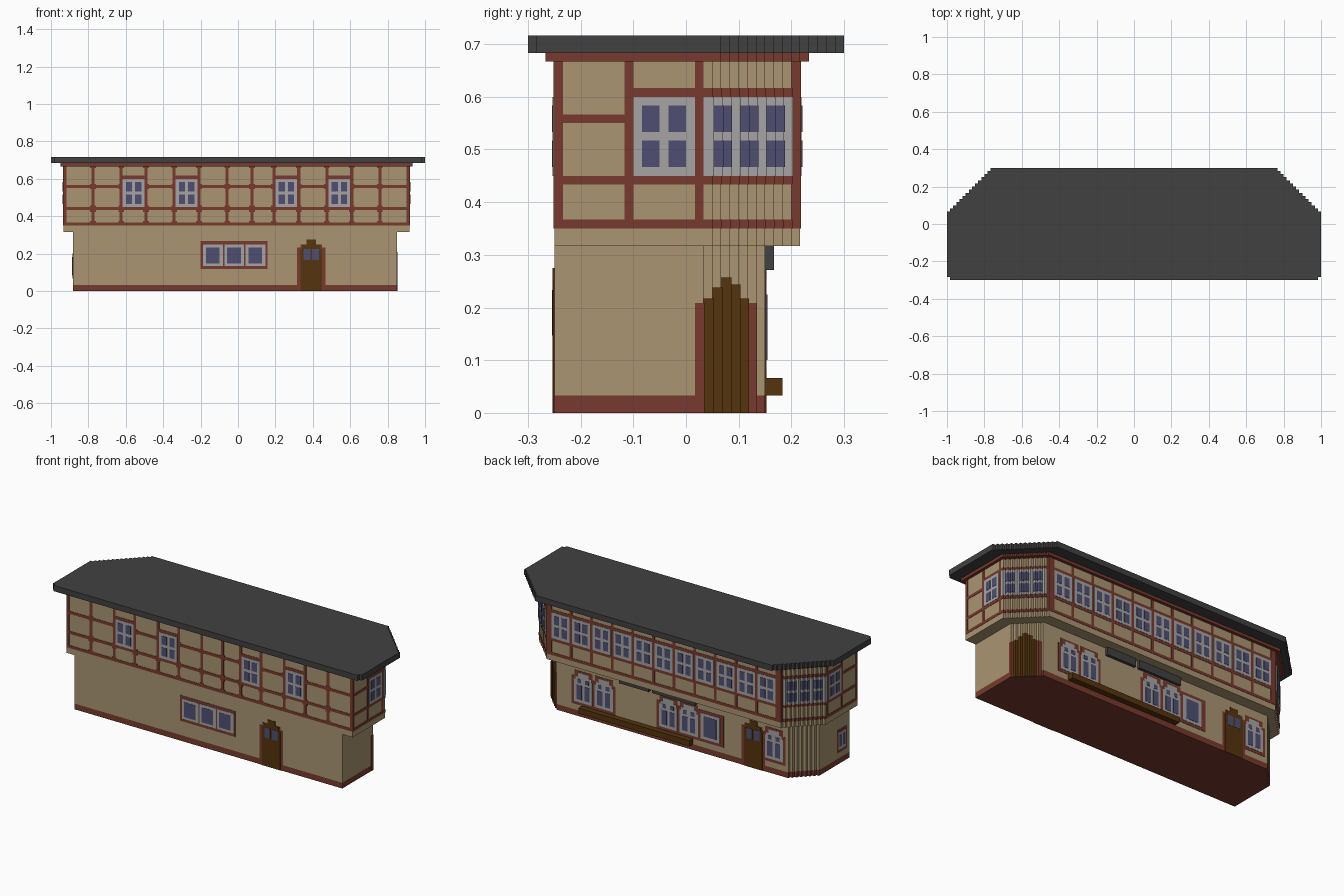
import bpy, bmesh

if "Cube" in bpy.data.objects:
    bpy.data.objects.remove(bpy.data.objects["Cube"])

V = 2 / 120  # one block; all positions below are counted in blocks


def mat(name, r, g, b):
    m = bpy.data.materials.new(name)
    m.diffuse_color = (r, g, b, 1)
    m.use_nodes = True
    m.node_tree.nodes["Principled BSDF"].inputs["Base Color"].default_value = m.diffuse_color
    return m


PLASTER = mat("plaster_tan", .40, .30, .17)
RED = mat("timber_red", .185, .042, .026)
GREY = mat("frame_grey", .38, .37, .37)
GLASS = mat("glass_blue", .078, .078, .17)
BROWN = mat("door_brown", .09, .034, .004)
ROOF = mat("roof_dark", .053, .053, .053)

parts = {}


def part(name, material):
    if name not in parts:
        parts[name] = (bmesh.new(), material)
    return parts[name][0]


def box(name, material, x0, x1, y0, y1, z0, z1):
    bm = part(name, material)
    v = [bm.verts.new((x * V, y * V, z * V))
         for z in (z0, z1) for x, y in ((x0, y0), (x1, y0), (x1, y1), (x0, y1))]
    for f in ((3, 2, 1, 0), (4, 5, 6, 7), (0, 1, 5, 4), (1, 2, 6, 5), (2, 3, 7, 6), (3, 0, 4, 7)):
        bm.faces.new([v[i] for i in f])


def prism(name, material, xl, xr, yf, yb, n, z0, z1, nf=0):
    """Block with rear corners (and optionally front ones) cut in n one-block steps."""
    right = []
    for i in range(nf):
        right += [(xr - nf + i, yf + i), (xr - nf + i + 1, yf + i)]
    if not nf:
        right.append((xr, yf))
    y = yb - n
    for i in range(n):
        right += [(xr - i, y + i + 1), (xr - i - 1, y + i + 1)]
    left = [(xl + xr - x, y) for x, y in reversed(right)]
    bm = part(name, material)
    lo, hi = [[bm.verts.new((x * V, y * V, z * V)) for x, y in right + left] for z in (z0, z1)]
    bm.faces.new(lo[::-1])
    bm.faces.new(hi)
    for i in range(len(lo)):
        j = (i + 1) % len(lo)
        bm.faces.new((lo[i], lo[j], hi[j], hi[i]))


# wall planes: axis, position, outward sign
WALLS = {"front": ("y", -15, -1), "back": ("y", 9, 1), "upper_back": ("y", 13, 1),
         "right": ("x", 55, 1), "left": ("x", -56, -1), "lower_left": ("x", -53, -1)}
LAYER = {RED: .1, GREY: .18, BROWN: .18, GLASS: .26}
LABEL = {RED: "timbers", GREY: "window_frames", BROWN: "doors", GLASS: "glass_panes"}


def plate(wall, material, u0, u1, z0, z1):
    axis, p, s = WALLS[wall]
    a, b = sorted((p - s * .05, p + s * LAYER[material]))
    name = wall + "_" + LABEL[material]
    if axis == "y":
        box(name, material, u0, u1, a, b, z0, z1)
    else:
        box(name, material, a, b, u0, u1, z0, z1)


def window(wall, u):
    """Two by two panes, seven blocks wide, with timber head and sill."""
    plate(wall, RED, u - 1, u + 8, 26, 37)
    plate(wall, GREY, u, u + 7, 27, 36)
    for a in (1, 4):
        for z in (28, 32):
            plate(wall, GLASS, u + a, u + a + 2, z, z + 3)


def arch_window(wall, u):
    plate(wall, RED, u - 1, u + 8, 4, 14)
    plate(wall, RED, u, u + 7, 14, 16)
    plate(wall, GREY, u, u + 7, 5, 13)
    plate(wall, GREY, u + .5, u + 6.5, 13, 14)
    plate(wall, GREY, u + 1.5, u + 5.5, 14, 15.3)
    for a in (1, 4):
        plate(wall, GLASS, u + a, u + a + 2, 6, 11)
        plate(wall, GLASS, u + a + .3, u + a + 1.7, 11.8, 13.2)


def door(wall, u):
    plate(wall, RED, u - 1, u + 8, 0, 14)
    plate(wall, RED, u, u + 7, 14, 15)
    plate(wall, BROWN, u, u + 7, 0, 13.5)
    plate(wall, BROWN, u + .6, u + 6.4, 13.5, 15)
    plate(wall, BROWN, u + 2, u + 5, 15, 16.5)
    for a in (1, 3.8):
        plate(wall, GLASS, u + a, u + a + 2.2, 10, 13.5)


# main volumes
prism("base_plinth", RED, -53, 51, -15, 9, 8, 0, 2)
prism("ground_floor", PLASTER, -53, 51, -15, 9, 8, 2, 19)
prism("upper_floor", PLASTER, -56, 55, -15, 13, 11, 19, 40)
prism("eave_beam", RED, -57, 56, -16, 14, 11, 40, 41)
prism("roof_slab", ROOF, -60, 60, -18, 18, 15, 41, 43, nf=2)

# front timber framing and windows
posts = (-56, -47, -38, -30, -21, -13, -4, 4, 11, 19, 28, 36, 45, 54)
win_posts = (-38, -21, 11, 28)
for i, x in enumerate(posts):
    plate("front", RED, x, x + 1, 21, 40)
    for z in (22, 25.6, 27, 33, 34, 39.6):  # small corner brackets
        if -56 < x < 54:
            plate("front", RED, x - .4, x + 1.4, z - .2, z + .4)
    if x in win_posts:
        window("front", x + 1)
    elif i + 1 < len(posts):
        plate("front", RED, x, posts[i + 1], 33, 34)
for z in (21, 26):
    plate("front", RED, -56, 55, z, z + 1)

# front triple window and door
plate("front", RED, -12, 9.5, 7, 16)
for u in (-11.2, -4.4, 2.4):
    plate("front", GREY, u, u + 6.4, 8, 15)
    plate("front", GLASS, u + .9, u + 5.3, 8.8, 14)
door("front", 20)

# end walls of the upper floor
for w in ("right", "left"):
    for y in (-15, -7, 1):
        plate(w, RED, y, y + 1, 21, 40)
    for z in (21, 26):
        plate(w, RED, -15, 2, z, z + 1)
    plate(w, RED, -15, -6, 33, 34)
    window(w, -6)

# small ground window on the left end
plate("lower_left", RED, -13.5, -8, 4, 12)
plate("lower_left", GREY, -12.8, -8.7, 5, 11)
for a in (-12.3, -10.4):
    plate("lower_left", GLASS, a, a + 1.3, 6, 10)

# rear upper window row
for k in range(12):
    x = -45 + 8 * k
    plate("upper_back", RED, x, x + 1, 21, 40)
    if k < 11:
        window("upper_back", x + 1)
plate("upper_back", RED, -45, 44, 21, 22)

# rear ground floor openings
for u in (22, 30, -11, -3):
    arch_window("back", u)
arch_window("back", -44)
plate("back", RED, -21, -11, 4, 15)
plate("back", GREY, -19.5, -12, 5, 14)
plate("back", GLASS, -18.2, -13.3, 6, 13)
door("back", -36)

# bench and hanging boards along the rear
box("rear_bench", BROWN, -9, 34, 9, 11, 2, 4)
for x0, x1 in ((7.5, 19), (-10.5, 6.2)):
    box("rear_boards", ROOF, x0, x1, 9, 10, 16.3, 19)


def step_paint(name, material, xs, y0, side, j0, j1, z0, z1):
    """Colour whole step columns of a cut corner with thin shells."""
    e = LAYER[material]
    for j in range(j0, j1):
        a, b = sorted((side * (xs - j - 1), side * (xs - j + e)))
        box(name + "_" + LABEL[material], material, a, b, y0 + j, y0 + j + 1 + e, z0, z1)


# triple windows on the two cut upper corners
for side, xs, n in ((1, 55, "right_corner"), (-1, 56, "left_corner")):
    for z in (21, 26, 36):
        step_paint(n, RED, xs, 2, side, 0, 11, z, z + 1)
    for z0, z1 in ((22, 26), (27, 36), (37, 40)):
        step_paint(n, RED, xs, 2, side, 10, 11, z0, z1)
    step_paint(n, GREY, xs, 2, side, 0, 10, 27, 36)
    for j in (1, 4, 7):
        for z in (28, 32):
            step_paint(n, GLASS, xs, 2, side, j, j + 2, z, z + 3)

# arched door in the lower right corner
for j, top in enumerate((13, 14.3, 15.4, 14.6, 13)):
    step_paint("corner_door", BROWN, 51, 1, 1, j + 1, j + 2, 0, top)
for j in (0, 6):
    step_paint("corner_door", RED, 51, 1, 1, j, j + 1, 0, 12.5)

# finish the meshes
for name, (bm, material) in parts.items():
    bmesh.ops.recalc_face_normals(bm, faces=bm.faces)
    me = bpy.data.meshes.new(name)
    bm.to_mesh(me)
    bm.free()
    me.materials.append(material)
    bpy.context.collection.objects.link(bpy.data.objects.new(name, me))
